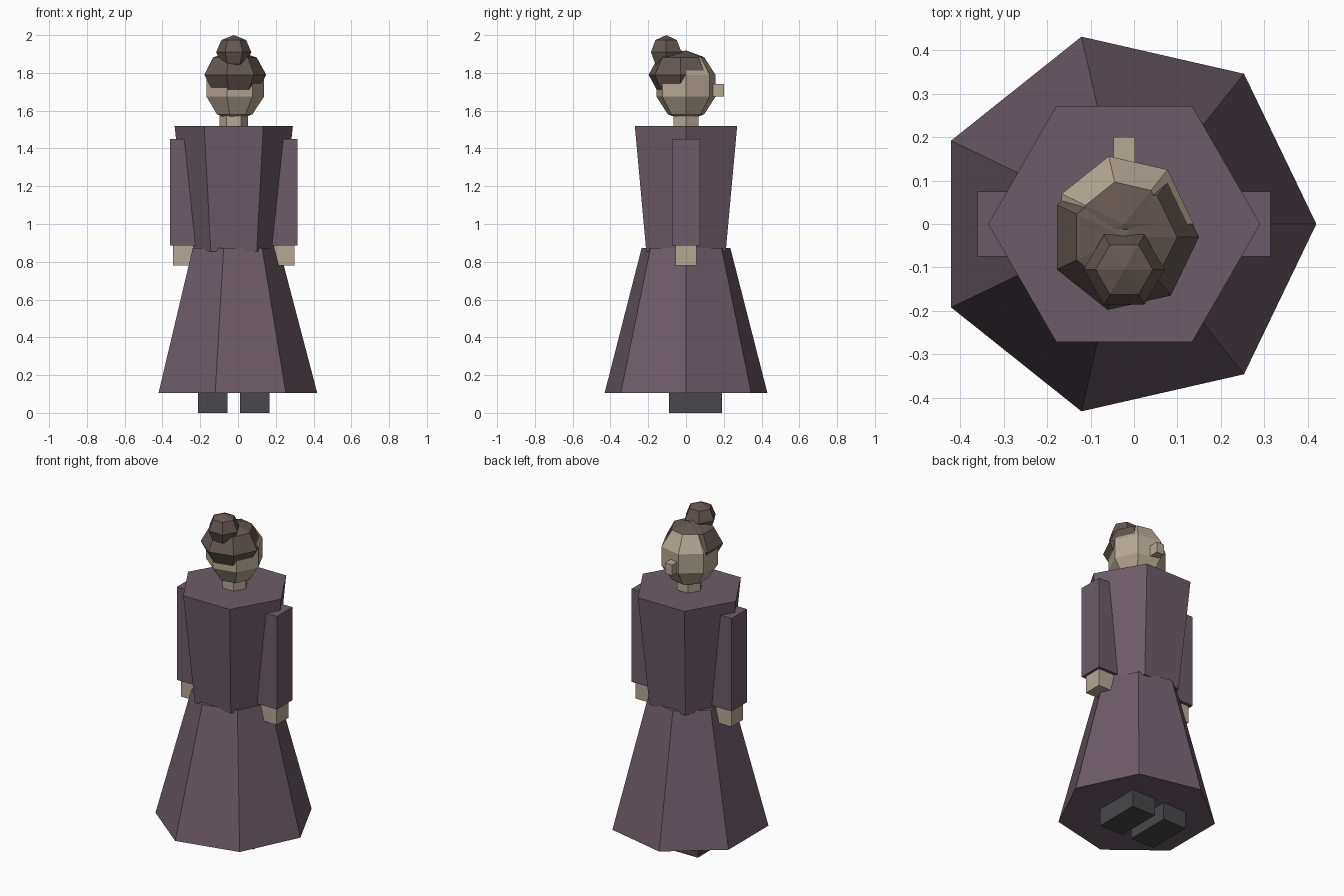
import bpy
import bmesh
from math import sin, cos, pi

if "Cube" in bpy.data.objects:
    bpy.data.objects.remove(bpy.data.objects["Cube"], do_unlink=True)

AXIS = -0.0225  # body axis in x


def material(name, rgb):
    m = bpy.data.materials.new(name)
    m.use_nodes = True
    color = (*rgb, 1)
    m.diffuse_color = color
    bsdf = m.node_tree.nodes["Principled BSDF"]
    bsdf.inputs["Base Color"].default_value = color
    bsdf.inputs["Roughness"].default_value = 0.9
    return m


dress = material("plum_cloth", (0.155, 0.107, 0.14))
skin = material("skin", (0.47, 0.39, 0.30))
brown = material("brown_hair", (0.13, 0.095, 0.083))
shoe = material("dark_grey_shoe", (0.065, 0.065, 0.069))


def finish(name, bm, mat):
    bmesh.ops.recalc_face_normals(bm, faces=bm.faces[:])
    mesh = bpy.data.meshes.new(name)
    bm.to_mesh(mesh)
    bm.free()
    mesh.materials.append(mat)
    obj = bpy.data.objects.new(name, mesh)
    bpy.context.collection.objects.link(obj)
    return obj


def lathe(name, sides, profile, mat, y=0):
    """Faceted solid of revolution; a radius of zero makes a pole."""
    bm = bmesh.new()
    rings = []
    for r, z in profile:
        count = sides if r > 0 else 1
        rings.append([bm.verts.new((AXIS + r * cos(2 * pi * i / sides),
                                    y + r * sin(2 * pi * i / sides), z))
                      for i in range(count)])
    for a, b in zip(rings, rings[1:]):
        for i in range(sides):
            j = (i + 1) % sides
            quad = [a[i % len(a)], a[j % len(a)], b[j % len(b)], b[i % len(b)]]
            bm.faces.new(list(dict.fromkeys(quad)))
    for ring in (rings[0], rings[-1]):
        if len(ring) > 1:
            bm.faces.new(ring)
    return finish(name, bm, mat)


def ball(name, sides, rows, radius, height, z, mat, y=0):
    """Faceted ball whose widest ring has the given radius."""
    angles = [pi * k / rows for k in range(rows + 1)]
    widest = max(sin(a) for a in angles)
    profile = [(radius * sin(a) / widest if 0 < k < rows else 0,
                z - height * cos(a)) for k, a in enumerate(angles)]
    return lathe(name, sides, profile, mat, y)


def box(name, xs, ys, zs, mat):
    bm = bmesh.new()
    bmesh.ops.create_cube(bm, size=1)
    for v in bm.verts:
        v.co = [lo + (c + 0.5) * (hi - lo)
                for c, (lo, hi) in zip(v.co, (xs, ys, zs))]
    return finish(name, bm, mat)


# Dress
lathe("skirt", 7, [(0.442, 0.105), (0.241, 0.872)], dress)
lathe("bodice", 6, [(0.243, 0.855), (0.313, 1.52)], dress)

# Sleeves, hands and shoes on both sides
for side, s in (("left", 1), ("right", -1)):
    def span(a, b):
        return sorted((AXIS + s * a, AXIS + s * b))
    box(side + "_sleeve", span(0.187, 0.337), (-0.075, 0.075), (0.885, 1.45), dress)
    box(side + "_hand", span(0.212, 0.322), (-0.056, 0.056), (0.78, 0.90), skin)
    box(side + "_shoe", span(0.032, 0.19), (-0.09, 0.19), (0, 0.13), shoe)

# Neck, head and nose
lathe("neck", 6, [(0.075, 1.5), (0.075, 1.6)], skin)
head = ball("head", 7, 5, 0.16, 0.187, 1.732, skin)
box("nose", (AXIS - 0.025, AXIS + 0.025), (0.1, 0.2), (1.675, 1.74), skin)

# Crown of the head is hair
head.data.materials.append(brown)
for face in head.data.polygons:
    if face.center.z > 1.88:
        face.material_index = 1

# Hair and bun
ball("hair", 7, 4, 0.172, 0.13, 1.79, brown, y=-0.03)
ball("hair_bun", 6, 4, 0.093, 0.09, 1.91, brown, y=-0.105)
